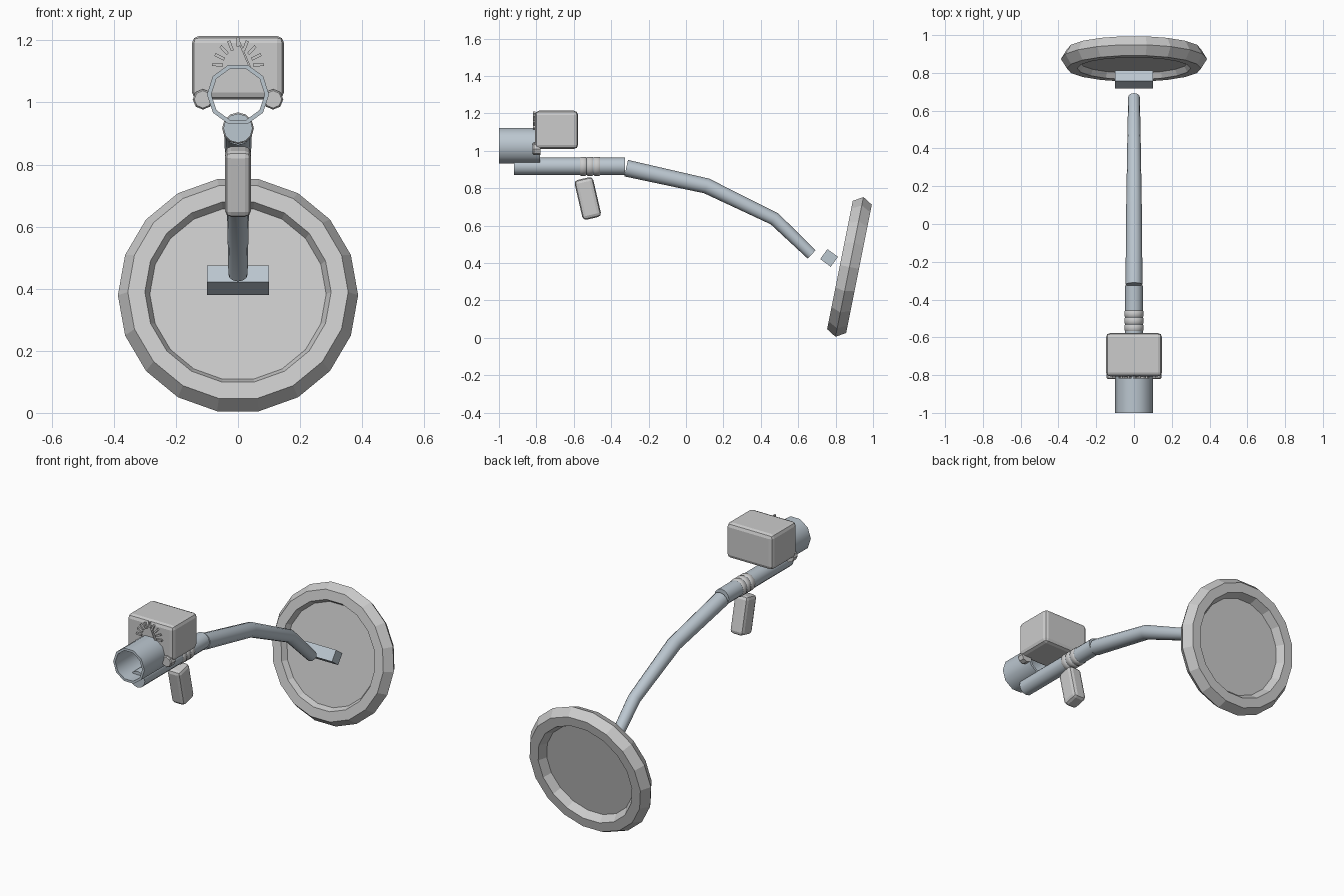
import bpy, bmesh, math
from mathutils import Vector

if "Cube" in bpy.data.objects:
    bpy.data.objects.remove(bpy.data.objects["Cube"])

steel = bpy.data.materials.new("blue_grey_metal")
steel.diffuse_color = (0.5, 0.57, 0.63, 1)
steel.use_nodes = True
steel.node_tree.nodes["Principled BSDF"].inputs["Base Color"].default_value = steel.diffuse_color


def finish(name, bm, loc=(0, 0, 0), rx=0, mat=None, smooth=None):
    bmesh.ops.recalc_face_normals(bm, faces=bm.faces)
    me = bpy.data.meshes.new(name)
    bm.to_mesh(me)
    bm.free()
    ob = bpy.data.objects.new(name, me)
    bpy.context.collection.objects.link(ob)
    ob.location = loc
    ob.rotation_euler.x = math.radians(rx)
    if mat:
        me.materials.append(mat)
    if smooth:
        bpy.ops.object.select_all(action='DESELECT')
        bpy.context.view_layer.objects.active = ob
        ob.select_set(True)
        bpy.ops.object.shade_smooth_by_angle(angle=math.radians(smooth))
    return ob


def skin(rings, loop=False):
    """Join rings of points into one closed surface."""
    bm = bmesh.new()
    rows = [[bm.verts.new(p) for p in r] for r in rings]
    n = len(rows[0])
    pairs = list(zip(rows, rows[1:])) + ([(rows[-1], rows[0])] if loop else [])
    for a, b in pairs:
        for i in range(n):
            j = (i + 1) % n
            bm.faces.new((a[i], a[j], b[j], b[i]))
    if not loop:
        bm.faces.new(rows[0])
        bm.faces.new(rows[-1])
    return bm


def lathe(name, profile, n, loc, rx=90, loop=False, **kw):
    rings = [[(r * math.cos(2 * math.pi * i / n), r * math.sin(2 * math.pi * i / n), h)
              for i in range(n)] for r, h in profile]
    return finish(name, skin(rings, loop), loc, rx, **kw)


def block(name, size, loc, rx=0, bevel=0, segments=2, **kw):
    bm = bmesh.new()
    bmesh.ops.create_cube(bm, size=1)
    bmesh.ops.scale(bm, vec=size, verts=bm.verts)
    if bevel:
        bmesh.ops.bevel(bm, geom=bm.edges[:], offset=bevel, segments=segments,
                        profile=0.5, affect='EDGES')
    return finish(name, bm, loc, rx, **kw)


# search coil: double-sided dished disc with a pointed rim
lathe("search_coil", [(.284, .02), (.3, .052), (.355, .052), (.387, 0),
                      (.355, -.052), (.3, -.052), (.275, -.008)],
      18, (0, .874, .379), 78.7)
block("coil_bracket", (.2, .07, .066), (0, .765, .427), -36, mat=steel)

# straight upper shaft
lathe("upper_shaft", [(.047, 0), (.047, .594)], 12, (0, -.326, .917), mat=steel, smooth=40)

# bent lower shaft, tapering toward the coil
path = [(-.32, .907, .045), (.11, .812, .041), (.473, .636, .035), (.672, .446, .031)]
pts = [Vector((0, y, z)) for y, z, r in path]
rings = []
for k, p in enumerate(pts):
    dirs = [(pts[i + 1] - pts[i]).normalized() for i in (k - 1, k) if 0 <= i < len(pts) - 1]
    t = sum(dirs, Vector()).normalized()
    up = Vector((0, -t.z, t.y)) / t.dot(dirs[0])
    r = path[k][2]
    rings.append([p + r * (Vector((math.cos(a), 0, 0)) + up * math.sin(a))
                  for a in (2 * math.pi * i / 12 for i in range(12))])
finish("lower_shaft", skin(rings), mat=steel, smooth=40)

# grip: three collars and a hanging handle
for i in range(3):
    lathe(f"grip_collar_{i + 1}", [(.046, -.018), (.051, -.012), (.051, .012), (.046, .018)],
          12, (0, -.55 + .037 * i, .917), smooth=40)
block("grip_handle", (.084, .102, .218), (0, -.525, .745), 13, bevel=.02)

# open arm-rest tube
lathe("arm_rest_tube", [(.1, 0), (.1, .22), (.086, .22), (.086, 0)], 10,
      (0, -.78, 1.026), loop=True, mat=steel, smooth=40)

# control box
block("control_box", (.296, .23, .204), (0, -.692, 1.112), bevel=.022)

# control knobs, low on the box face
for s, side in ((-1, "left"), (1, "right")):
    lathe(f"control_knob_{side}", [(.033, 0), (.033, .035), (.028, .041)], 8,
          (s * .113, -.779, 1.01))

# dial: radial tick marks and a needle
for i in range(9):
    a = math.radians(5 + 21.25 * i)
    if i == 4:
        continue
    tick = block(f"dial_tick_{i + 1}", (.034, .014, .01),
                 (.066 * math.cos(a), -.811, 1.115 + .066 * math.sin(a) * 1.1))
    tick.rotation_euler.y = -a
needle = block("dial_needle", (.006, .014, .1), (.02, -.811, 1.157))
needle.rotation_euler.y = math.radians(-23)
block("dial_centre_tick", (.01, .014, .03), (0, -.811, 1.195))
